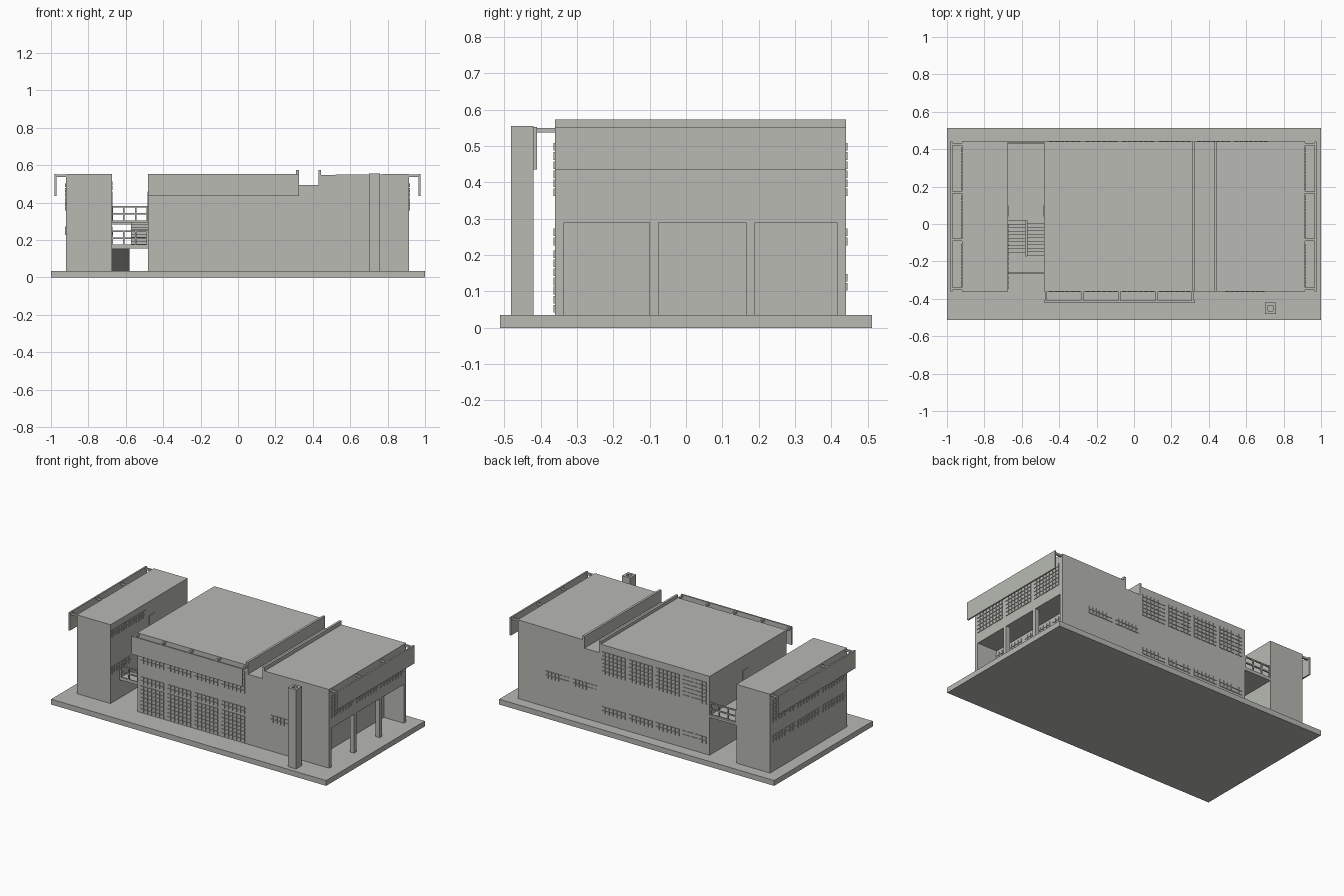
import bpy, bmesh
from mathutils import Vector

if "Cube" in bpy.data.objects:
    bpy.data.objects.remove(bpy.data.objects["Cube"])

concrete = bpy.data.materials.new("concrete grey")
concrete.diffuse_color = (0.48, 0.49, 0.45, 1)
concrete.use_nodes = True
concrete.node_tree.nodes["Principled BSDF"].inputs["Base Color"].default_value = concrete.diffuse_color


def add_box(bm, x0, x1, y0, y1, z0, z1):
    v = [bm.verts.new((x, y, z)) for x in (x0, x1) for y in (y0, y1) for z in (z0, z1)]
    for f in ((0, 1, 3, 2), (4, 6, 7, 5), (0, 4, 5, 1), (2, 3, 7, 6), (0, 2, 6, 4), (1, 5, 7, 3)):
        bm.faces.new([v[i] for i in f])


def finish(name, bm):
    bmesh.ops.recalc_face_normals(bm, faces=bm.faces)
    me = bpy.data.meshes.new(name)
    bm.to_mesh(me)
    bm.free()
    me.materials.append(concrete)
    ob = bpy.data.objects.new(name, me)
    bpy.context.collection.objects.link(ob)
    return ob


def boxes(name, *dims):
    bm = bmesh.new()
    for d in dims:
        add_box(bm, *d)
    return finish(name, bm)


def prism(name, points, axis, a, b):
    """Extrude a 2D outline (other two axes, z last) along axis 'x' or 'y'."""
    bm = bmesh.new()
    place = (lambda p, t: (t, p[0], p[1])) if axis == 'x' else (lambda p, t: (p[0], t, p[1]))
    face = bm.faces.new([bm.verts.new(place(p, a)) for p in points])
    ext = bmesh.ops.extrude_face_region(bm, geom=[face])
    step = Vector((b - a, 0, 0) if axis == 'x' else (0, b - a, 0))
    bmesh.ops.translate(bm, verts=[g for g in ext['geom'] if isinstance(g, bmesh.types.BMVert)], vec=step)
    return finish(name, bm)


def windows(name, axis, wall, side, groups, z0, rows, cols, pitch=0.025):
    """Grid of thin panes on a wall facing +/- x or y."""
    bm = bmesh.new()
    lo, hi = sorted((wall - side * 0.002, wall + side * 0.004))
    for a, b in groups:
        w = (b - a) / cols
        for c in range(cols):
            for r in range(rows):
                u0, u1 = a + c * w + 0.0025, a + (c + 1) * w - 0.0025
                v0, v1 = z0 + r * pitch + 0.002, z0 + (r + 1) * pitch - 0.002
                if axis == 'x':
                    add_box(bm, lo, hi, u0, u1, v0, v1)
                else:
                    add_box(bm, u0, u1, lo, hi, v0, v1)
    return finish(name, bm)


G, R = 0.035, 0.553          # ground slab top, roof height
YF, YB = -0.36, 0.44         # front and back walls
XL, XR = -0.92, 0.915        # outer end walls
GL, GR = -0.675, -0.48       # courtyard gap between the wings

# Ground slab and main masses
boxes("ground_slab", (-1, 1, -0.512, 0.512, 0, G))
boxes("left_wing", (XL, GL, YF, YB, G, R))
prism("main_hall", [(GR, G), (0.77, G), (0.77, 0.495), (0.325, 0.495), (0.325, 0.573),
                    (0.31, 0.573), (0.31, R), (GR, R)], 'y', YF, YB)
prism("garage_roof", [(0.43, 0.495), (0.77, 0.495), (0.77, 0.29), (XR, 0.29), (XR, R),
                      (0.445, 0.548), (0.445, 0.573), (0.43, 0.573)], 'y', YF, YB)

# Garage bays: end walls and pillars
boxes("garage_walls", (0.77, XR, YF, -0.335, G, 0.29), (0.77, XR, 0.415, YB, G, 0.29))
boxes("garage_pillars", *[(0.885, XR, y, y + 0.025, G, 0.29) for y in (-0.1, 0.165)])

# Sun screens: a hanging panel carried on short brackets
for name, wall, s in (("left_sunscreen", XL, -1), ("right_sunscreen", XR, 1)):
    def span(a, b):
        return sorted((wall + s * a, wall + s * b))
    boxes(name, (*span(0.05, 0.06), YF, YB, 0.435, R),
          *[(*span(-0.005, 0.052), y, y + 0.012, 0.537, 0.55) for y in (-0.352, -0.09, 0.163, 0.42)])
boxes("front_sunscreen", (GR, 0.325, -0.42, -0.41, 0.435, R),
      *[(x, x + 0.012, -0.412, YF + 0.005, 0.537, 0.55) for x in (-0.476, -0.283, -0.083, 0.115, 0.308)])

# Hollow chimney shaft
cx0, cx1, cy0, cy1, t = 0.70, 0.76, -0.482, -0.42, 0.016
boxes("chimney", (cx0, cx0 + t, cy0, cy1, G, 0.555), (cx1 - t, cx1, cy0, cy1, G, 0.555),
      (cx0 + t, cx1 - t, cy0, cy0 + t, G, 0.555), (cx0 + t, cx1 - t, cy1 - t, cy1, G, 0.555))

# Windows on the long front and back walls
bays = [(-0.458 + i * 0.196, -0.283 + i * 0.196) for i in range(4)]
for z, rows in ((0.36, 6), (0.225, 2), (0.04, 7)):
    windows("front_windows", 'y', YF, -1, bays, z, rows, 6)
windows("front_garage_windows", 'y', YF, -1, [(0.487, 0.70)], 0.225, 2, 8)
for z, rows in ((0.36, 6), (0.10, 2)):
    windows("back_windows", 'y', YB, 1, bays, z, rows, 6)
windows("back_garage_windows", 'y', YB, 1, [(0.335, 0.515), (0.535, 0.715)], 0.225, 2, 7)

# Windows on the end walls and inside the garage
ends = [(-0.338, -0.105), (-0.078, 0.155), (0.178, 0.411)]
for name, wall, s in (("left_windows", XL, -1), ("right_windows", XR, 1)):
    windows(name + "_upper", 'x', wall, s, ends, 0.355, 6, 8)
windows("left_windows_lower", 'x', XL, -1, ends, 0.225, 2, 8)
windows("garage_inner_windows", 'x', 0.77, 1, ends, 0.225, 2, 8)

# Courtyard windows and doors
windows("courtyard_windows_upper", 'x', GL, 1, [(-0.35, 0.0)], 0.465, 2, 14)
windows("courtyard_windows_lower", 'x', GL, 1, [(-0.35, -0.15)], 0.225, 2, 8)
boxes("courtyard_doors", (GL - 0.002, GL + 0.004, 0.04, 0.1, 0.30, 0.46),
      (GR - 0.004, GR + 0.002, 0.04, 0.1, 0.30, 0.46))

# Bridge and stair landing
boxes("bridge", (GL, GR, 0.02, YB, 0.283, 0.297))
boxes("stair_landing", (GL, GR, -0.265, -0.17, 0.155, 0.167))


def stair(name, x0, x1, ya, yb, za, zb, n=10):
    dy, dz = (yb - ya) / n, (zb - za) / n
    pts = []
    for i in range(n):
        pts += [(ya + i * dy, za + i * dz), (ya + i * dy, za + (i + 1) * dz)]
    pts += [(yb, zb), (yb, zb - dz * 1.2), (ya + dy * 1.2, za)]
    prism(name, pts, 'x', x0, x1)


stair("lower_stair", GL, -0.58, 0.02, -0.17, G, 0.165)
stair("upper_stair", -0.573, GR, -0.17, 0.02, 0.165, 0.295)


# Open railings with two rows of panels
def railing(name, y, z):
    h, w = 0.085, 0.008
    boxes(name, *[(GL, GR, y, y + w, z + k * (h - w) / 2, z + k * (h - w) / 2 + w) for k in range(3)],
          *[(x, x + w, y, y + w, z, z + h) for x in (GL, -0.615, -0.55, GR - w)])


railing("bridge_railing", 0.43, 0.297)
railing("landing_railing", -0.265, 0.167)
